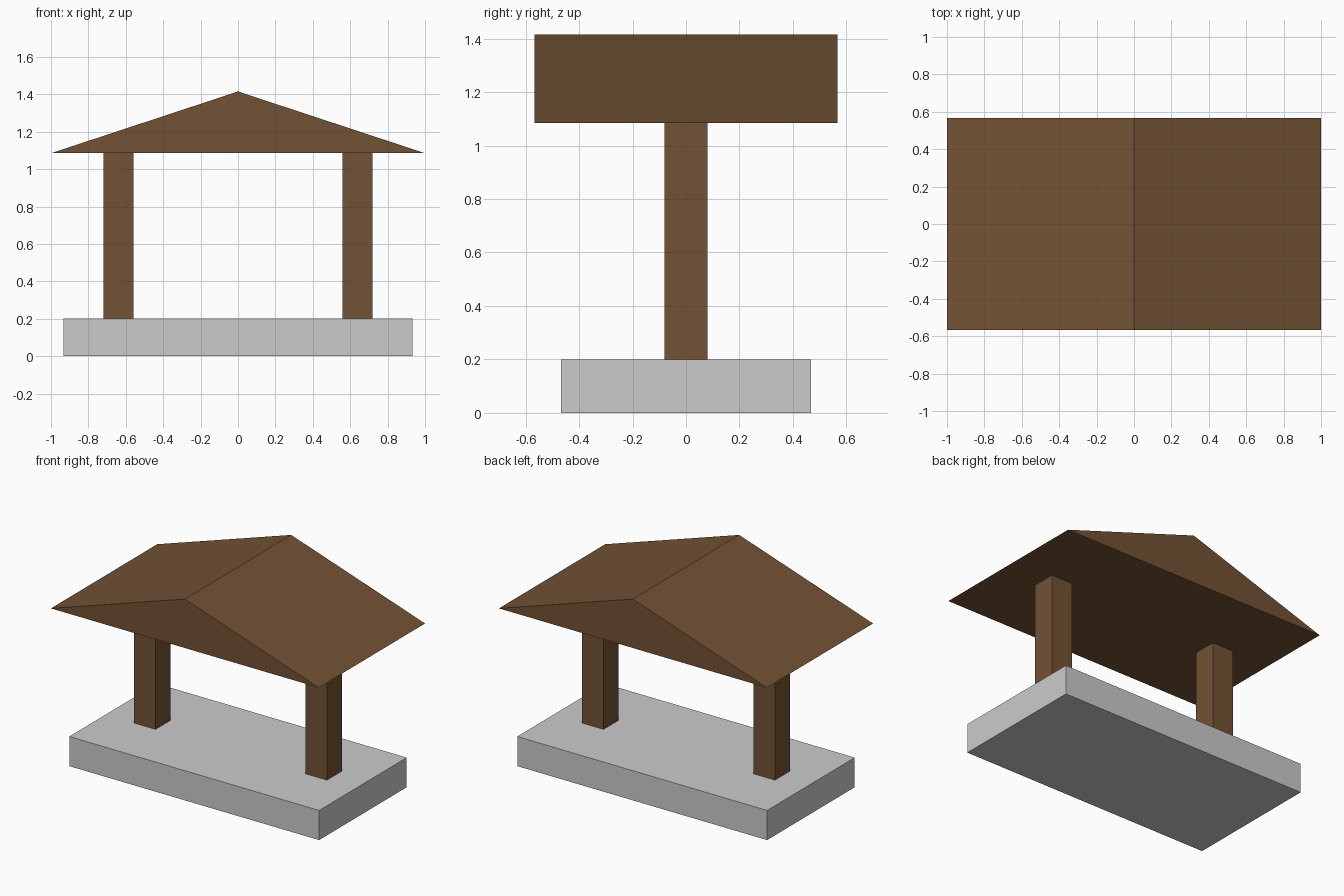
import bpy
import bmesh

if "Cube" in bpy.data.objects:
    bpy.data.objects.remove(bpy.data.objects["Cube"])

brown = bpy.data.materials.new("brown_wood")
brown.diffuse_color = (0.17, 0.085, 0.035, 1)
brown.use_nodes = True
brown.node_tree.nodes["Principled BSDF"].inputs["Base Color"].default_value = brown.diffuse_color


def prism(name, profile, half_depth, material=None):
    """Extrude an XZ profile along y, centred on y = 0."""
    bm = bmesh.new()
    face = bm.faces.new([bm.verts.new((x, -half_depth, z)) for x, z in profile])
    ext = bmesh.ops.extrude_face_region(bm, geom=[face])
    verts = [g for g in ext["geom"] if isinstance(g, bmesh.types.BMVert)]
    bmesh.ops.translate(bm, verts=verts, vec=(0, 2 * half_depth, 0))
    bmesh.ops.recalc_face_normals(bm, faces=bm.faces)
    mesh = bpy.data.meshes.new(name)
    bm.to_mesh(mesh)
    bm.free()
    if material:
        mesh.materials.append(material)
    obj = bpy.data.objects.new(name, mesh)
    bpy.context.collection.objects.link(obj)
    return obj


def box(name, x, half_width, half_depth, z0, z1, material=None):
    a, b = x - half_width, x + half_width
    return prism(name, [(a, z0), (b, z0), (b, z1), (a, z1)], half_depth, material)


# Stone base slab
box("base", 0, 0.933, 0.467, 0, 0.2)

# Two square posts
for side, x in (("left", -0.64), ("right", 0.64)):
    box(side + "_post", x, 0.08, 0.08, 0.2, 1.085, brown)

# Solid gable roof
prism("roof", [(-1, 1.085), (1, 1.085), (0, 1.415)], 0.567, brown)
